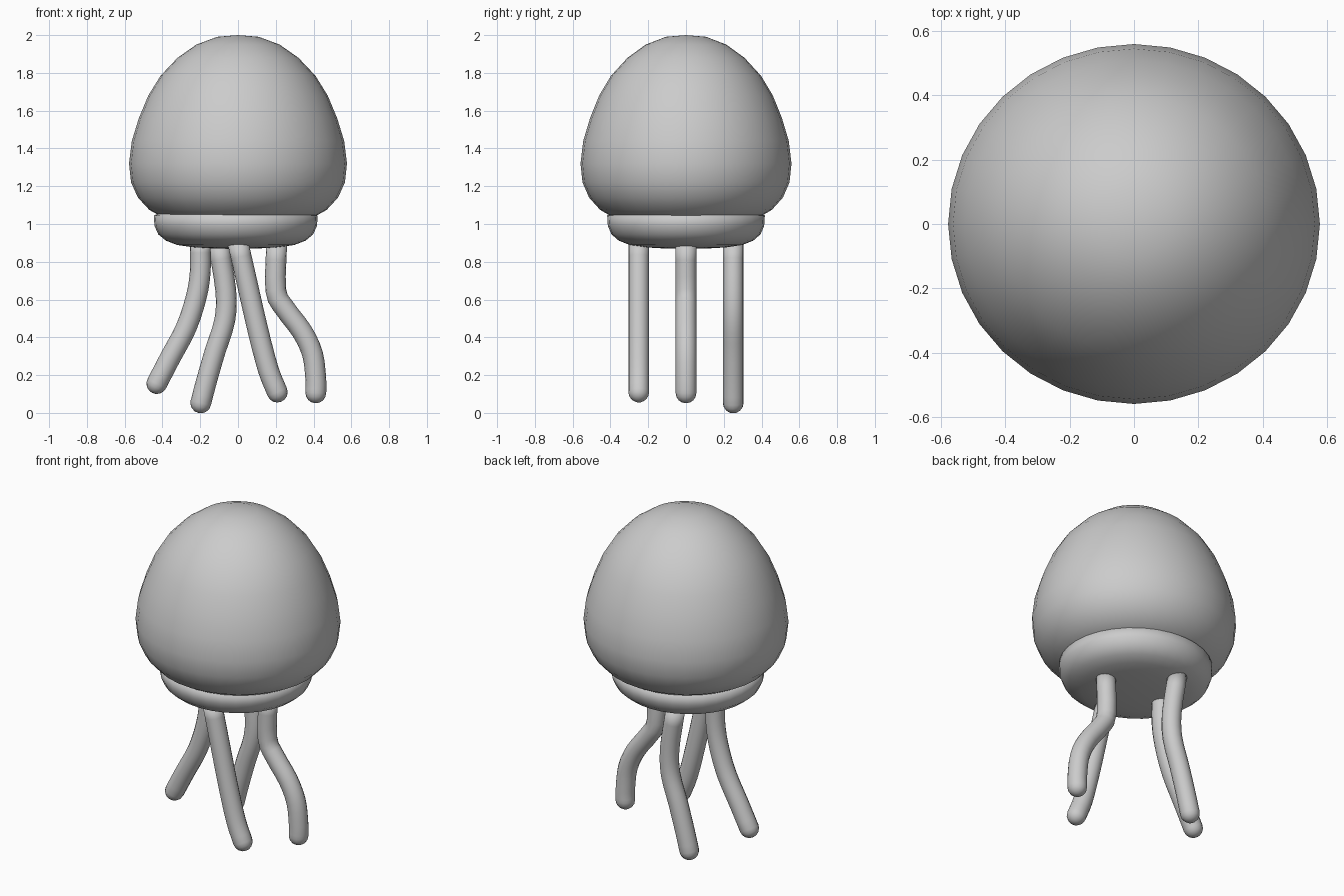
import bpy, bmesh, math
from mathutils import Vector

cube = bpy.data.objects.get("Cube")
if cube:
    bpy.data.objects.remove(cube, do_unlink=True)

grey = bpy.data.materials.new("soft grey")
grey.use_nodes = True
COLOUR = (0.6, 0.6, 0.6, 1)
grey.diffuse_color = COLOUR
grey.node_tree.nodes["Principled BSDF"].inputs["Base Color"].default_value = COLOUR


def loft(name, rings, start=None, end=None):
    """Skin equal-length rings of points, with optional pole points."""
    bm = bmesh.new()
    loops = [[bm.verts.new(p) for p in ring] for ring in rings]
    n = len(loops[0])
    for a, b in zip(loops, loops[1:]):
        for i in range(n):
            j = (i + 1) % n
            bm.faces.new((a[i], a[j], b[j], b[i]))
    for pole, ring in ((start, loops[0]), (end, loops[-1])):
        if pole is None:
            bm.faces.new(ring)
        else:
            tip = bm.verts.new(pole)
            for i in range(n):
                bm.faces.new((ring[i], ring[(i + 1) % n], tip))
    bmesh.ops.recalc_face_normals(bm, faces=bm.faces)
    mesh = bpy.data.meshes.new(name)
    bm.to_mesh(mesh)
    bm.free()
    mesh.materials.append(grey)
    obj = bpy.data.objects.new(name, mesh)
    bpy.context.collection.objects.link(obj)
    for poly in mesh.polygons:
        poly.use_smooth = True
    return obj


def lathe(name, profile, y_scale, x_shift, top, bottom, sides=32):
    """Turn a (radius, height) profile into a slightly oval body."""
    angles = [math.tau * i / sides for i in range(sides)]
    rings = [[(x_shift + r * math.cos(a), y_scale * r * math.sin(a), z) for a in angles]
             for r, z in profile]
    return loft(name, rings, (x_shift, 0, top), (x_shift, 0, bottom))


def tentacle(name, path, y, radius=0.055, sides=16):
    """Sweep a tube along an (x, z) path and round off its lower tip."""
    pts = [Vector((x, y, z)) for x, z in path]
    across = Vector((0, 1, 0))
    # smooth the path with a Catmull-Rom spline
    ext = [2 * pts[0] - pts[1]] + pts + [2 * pts[-1] - pts[-2]]
    line = []
    for a, b, c, d in zip(ext, ext[1:], ext[2:], ext[3:]):
        for t in (0, 1 / 3, 2 / 3):
            line.append(b + t / 2 * (c - a + t * (2 * a - 5 * b + 4 * c - d
                                                  + t * (3 * (b - c) + d - a))))
    line.append(pts[-1])
    widths = [radius] * len(line)
    heading = (line[-1] - line[-2]).normalized()
    for k in (1, 2, 3):
        a = k * math.pi / 8
        line.append(pts[-1] + heading * radius * math.sin(a))
        widths.append(radius * math.cos(a))
    rings = []
    for i, (p, w) in enumerate(zip(line, widths)):
        tangent = (line[min(i + 1, len(line) - 1)] - line[max(i - 1, 0)]).normalized()
        side = across.cross(tangent)
        rings.append([p + w * (math.cos(a) * side + math.sin(a) * across)
                      for a in (math.tau * s / sides for s in range(sides))])
    return loft(name, rings, end=pts[-1] + heading * radius)


# Domed bell, closed underneath
bell = [(0.11, 1.991), (0.22, 1.95), (0.32, 1.88), (0.41, 1.785), (0.475, 1.68),
        (0.525, 1.56), (0.562, 1.44), (0.577, 1.32), (0.566, 1.22), (0.53, 1.14),
        (0.47, 1.075), (0.39, 1.03), (0.25, 1.0)]
lathe("bell", bell, 0.968, 0, 2.0, 0.99)

# Rounded skirt below the bell
skirt = [(0.4, 1.06), (0.434, 1.045), (0.43, 0.99), (0.41, 0.945), (0.37, 0.912),
         (0.31, 0.889), (0.22, 0.876), (0.11, 0.87)]
lathe("skirt", skirt, 0.962, -0.012, 1.06, 0.868)

# Four trailing tentacles
tentacle("right_tentacle", [(-0.2, 0.9), (-0.2, 0.745), (-0.222, 0.61), (-0.275, 0.45),
                            (-0.36, 0.29), (-0.43, 0.155)], 0)
tentacle("back_tentacle", [(-0.105, 0.9), (-0.065, 0.65), (-0.07, 0.49), (-0.12, 0.33),
                           (-0.165, 0.175), (-0.197, 0.053)], 0.25)
tentacle("front_tentacle", [(0, 0.9), (0.05, 0.68), (0.105, 0.44), (0.16, 0.23),
                            (0.208, 0.11)], -0.25)
tentacle("left_tentacle", [(0.205, 0.9), (0.2, 0.65), (0.25, 0.55), (0.34, 0.43),
                           (0.395, 0.31), (0.412, 0.175), (0.412, 0.106)], 0)
